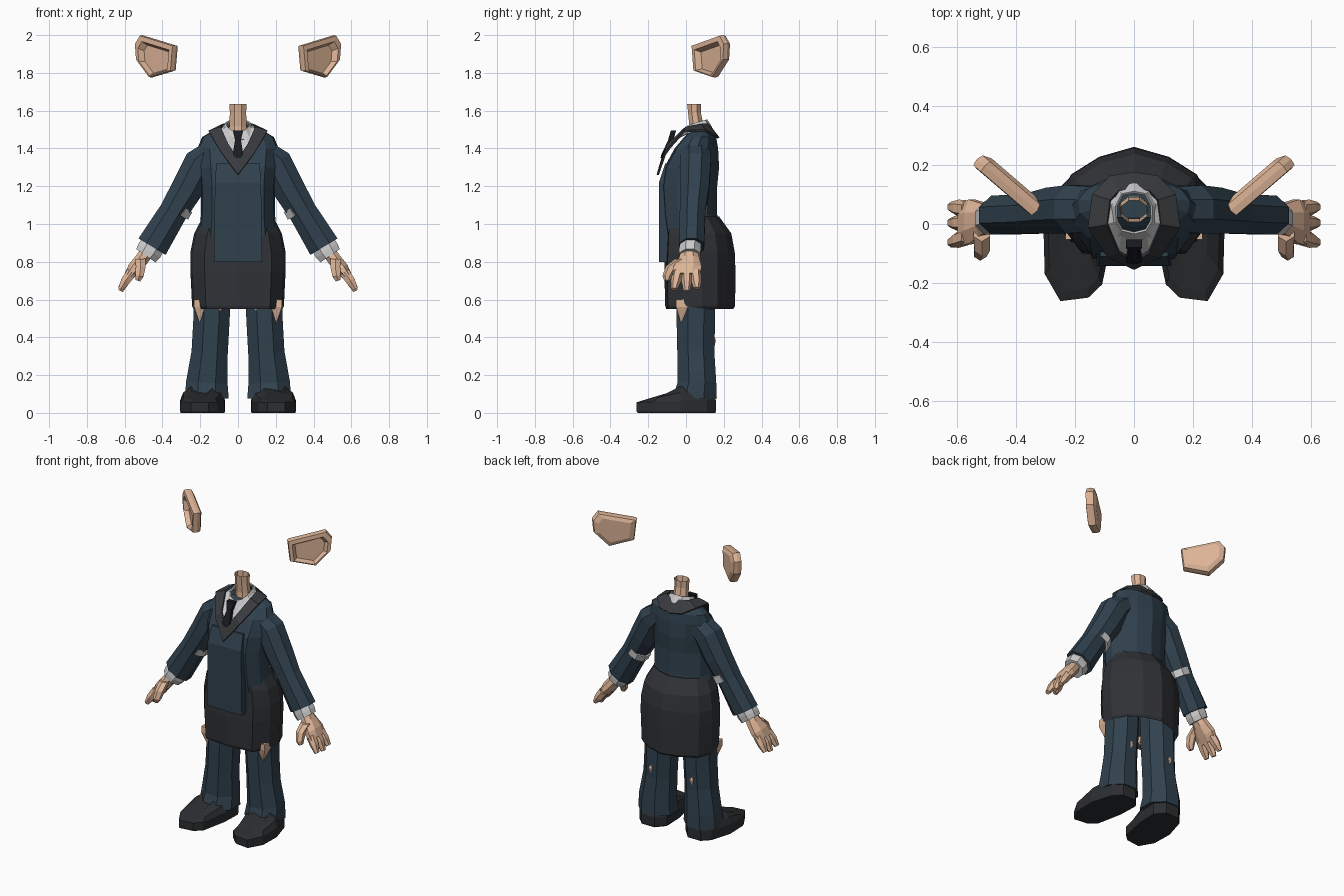
import bpy, bmesh, math
from mathutils import Vector

if "Cube" in bpy.data.objects:
    bpy.data.objects.remove(bpy.data.objects["Cube"])


def mat(name, rgb):
    m = bpy.data.materials.new(name)
    m.diffuse_color = (*rgb, 1)
    m.use_nodes = True
    m.node_tree.nodes["Principled BSDF"].inputs["Base Color"].default_value = m.diffuse_color
    return m


NAVY = mat("navy_cloth", (0.030, 0.053, 0.076))
GREY = mat("dark_grey_cloth", (0.030, 0.032, 0.037))
LAPEL = mat("lapel_cloth", (0.040, 0.043, 0.048))
SKIN = mat("skin", (0.73, 0.46, 0.31))
WHITE = mat("white_cloth", (0.60, 0.60, 0.63))
BLACK = mat("black_cloth", (0.010, 0.011, 0.014))
LEATHER = mat("leather", (0.024, 0.027, 0.030))


def loft(name, rings, m, caps=(True, True), mirror=False, thick=0):
    """Skin closed rings of equal point count."""
    bm = bmesh.new()
    vs = [[bm.verts.new(p) for p in r] for r in rings]
    n = len(rings[0])
    for a, b in zip(vs, vs[1:]):
        for i in range(n):
            j = (i + 1) % n
            bm.faces.new((a[i], a[j], b[j], b[i]))
    if caps[0]:
        bm.faces.new(vs[0][::-1])
    if caps[1]:
        bm.faces.new(vs[-1])
    bmesh.ops.recalc_face_normals(bm, faces=bm.faces)
    me = bpy.data.meshes.new(name)
    bm.to_mesh(me)
    bm.free()
    ob = bpy.data.objects.new(name, me)
    bpy.context.collection.objects.link(ob)
    me.materials.append(m)
    if thick:
        s = ob.modifiers.new("thickness", 'SOLIDIFY')
        s.thickness = thick
        s.offset = 0
    if mirror:
        ob.modifiers.new("mirror", 'MIRROR').use_clip = False
    return ob


def tube(name, path, radii, n, m, **kw):
    """Flat-sided tube; radii = (y radius, radius in the xz plane)."""
    pts = [Vector(p) for p in path]
    rings = []
    for i, c in enumerate(pts):
        t = pts[min(i + 1, len(pts) - 1)] - pts[max(i - 1, 0)]
        p = Vector((-t.z, 0, t.x)).normalized()
        ry, rp = radii[i]
        k = 1 / math.cos(math.pi / n)
        ang = [2 * math.pi * (j + 0.5) / n for j in range(n)]
        rings.append([c + p * rp * k * math.cos(a) + Vector((0, ry * k * math.sin(a), 0))
                      for a in ang])
    return loft(name, rings, m, **kw)


def loop(half):
    """Complete a half outline (x >= 0, ends on x = 0) into a closed ring."""
    return list(half) + [(-x, y, z) for x, y, z in half[-2:0:-1]]


BODY = [(0, -1), (.70, -.92), (.96, -.45), (1, .05), (.85, .5), (.47, .82), (0, 1)]


def body(name, rows, m, caps):
    rings = []
    for z, hw, yf, yb in rows:
        cy = (yf + yb) / 2
        rings.append(loop([(fx * hw, cy + fy * (yb - yf) / 2, z) for fx, fy in BODY]))
    return loft(name, rings, m, caps)


# torso of the jacket, its raised front panel, and the skirt
body("jacket_body", [(.90, .21, -.10, .20), (1.05, .196, -.12, .165), (1.2, .195, -.13, .165),
                     (1.3, .205, -.115, .175), (1.40, .215, -.06, .17), (1.46, .19, -.01, .16),
                     (1.49, .14, .02, .14)], NAVY, (True, True))
tube("jacket_front_panel", [(0, -.08, .80), (0, -.08, 1.22), (0, -.06, 1.32)],
     [(.063, .128), (.063, .122), (.05, .115)], 4, NAVY)
body("skirt", [(.55, .235, -.105, .25), (.565, .243, -.11, .26), (.75, .252, -.115, .262),
               (.85, .252, -.11, .258), (.95, .232, -.105, .24), (1.04, .185, -.085, .175)],
     GREY, (False, True))

# lapels: one band that wraps the back of the neck and drops to a V in front
outer = [(0, -.150, 1.26), (.09, -.108, 1.38), (.155, -.01, 1.49), (.14, .10, 1.495),
         (.08, .16, 1.465), (0, .172, 1.455)]
inner = [(0, -.125, 1.345), (.05, -.095, 1.42), (.09, 0, 1.51), (.08, .08, 1.525),
         (.05, .11, 1.53), (0, .115, 1.53)]
loft("lapels", [loop(outer), loop(inner)], LAPEL, (False, False), thick=.012)

# shirt front, collar and tie
neckline = [(0, -.03, 1.475), (.04, -.02, 1.49), (.058, .01, 1.51), (.06, .06, 1.53),
            (.04, .10, 1.54), (0, .108, 1.545)]
loft("shirt_front", [loop([(x * 1.05, y, z - .006) for x, y, z in inner]), loop(neckline)],
     WHITE, (False, False))
flap = [(x * 1.45, .04 + (y - .04) * 1.4, z - .035) for x, y, z in neckline]
loft("shirt_collar", [loop(flap), loop([(x, y, z + .008) for x, y, z in neckline])],
     WHITE, (False, False), thick=.008)
tube("tie", [(0, -.066, 1.495), (0, -.078, 1.455), (0, -.084, 1.44), (0, -.118, 1.37),
             (0, -.125, 1.35)],
     [(.014, .028), (.014, .018), (.012, .016), (.012, .028), (.01, .012)], 4, BLACK)
tube("neck", [(0, .055, 1.44), (0, .055, 1.52), (0, .045, 1.59), (0, .043, 1.635)],
     [(.042, .05), (.037, .046), (.034, .043), (.037, .046)], 8, SKIN, caps=(True, False))

# arms
arm_path = [(.10, .05, 1.41), (.20, .05, 1.32), (.27, .045, 1.185), (.345, .035, 1.06),
            (.455, .03, .88)]
tube("sleeve", arm_path, [(.075, .06), (.082, .088), (.078, .084), (.068, .075), (.066, .084)],
     8, NAVY, mirror=True)
tube("elbow_patch", [(.300, .046, 1.095), (.322, .044, 1.055)],
     [(.066, .066), (.066, .066)], 8, WHITE, mirror=True)
tube("shirt_cuff", [(.445, .025, .90), (.470, .022, .858), (.488, .02, .832)],
     [(.054, .066), (.058, .068), (.056, .062)], 8, WHITE, mirror=True)

# hands
tube("palm", [(.475, .018, .86), (.512, .016, .81), (.55, .008, .765), (.578, 0, .725)],
     [(.040, .036), (.055, .036), (.075, .035), (.072, .026)], 8, SKIN, mirror=True)
for label, y0, y1, tip in (("front", -.042, -.062, .655), ("middle", .004, .004, .645),
                           ("rear", .05, .058, .66)):
    tube(label + "_finger", [(.563, y0, .745), (.595, (y0 + y1) / 2, .70), (.622, y1, tip)],
         [(.026, .027), (.025, .024), (.015, .013)], 6, SKIN, mirror=True)
tube("thumb", [(.517, -.025, .815), (.515, -.075, .775), (.522, -.098, .725), (.53, -.10, .70)],
     [(.03, .028), (.028, .026), (.023, .022), (.013, .013)], 6, SKIN, mirror=True)

# trousers, with bare skin showing at the front corners and behind the knees
tube("trouser_leg", [(.165, .045, .075), (.165, .058, .16), (.150, .052, .32), (.140, .052, .50),
                     (.135, .055, .75)],
     [(.118, .116), (.102, .110), (.098, .096), (.102, .096), (.10, .10)], 8, NAVY, mirror=True)


def corners(x0, x1, yf, z):
    return [(x0, yf, z), (x1, yf, z), (x1 + .004, yf + .09, z), (x0, yf + .09, z)]


loft("thigh_skin", [corners(.18, .195, -.02, .45), corners(.075, .232, -.052, .56),
                    corners(.075, .232, -.052, .60)], SKIN, mirror=True)
tube("knee_skin", [(.15, .15, .40), (.15, .15, .385), (.15, .15, .355)],
     [(.002, .003), (.008, .012), (.002, .003)], 4, SKIN, mirror=True)

# shoes: flat sole, upright welt, upper rising to the ankle
sole = [(.108, -.205), (.155, -.25), (.250, -.262), (.303, -.17), (.307, -.03), (.265, .11),
        (.215, .158), (.12, .158), (.068, .10), (.072, -.03)]


def shoe_ring(s, lift, height):
    cx, cy = .19, -.03
    out = []
    for x, y in sole:
        rise = max(0, min(1, (y + .25) / .24))
        out.append((cx + (x - cx) * s, cy + (y - cy) * (s if y < 0 else 1 - (1 - s) * .4),
                    lift + height * rise))
    return out


loft("shoe", [shoe_ring(.97, 0, 0), shoe_ring(1, .01, 0), shoe_ring(1, .055, .01),
              shoe_ring(.86, .066, .045), shoe_ring(.5, .085, .06)], LEATHER, mirror=True)

# ears: tilted slabs with a hollow front under a folded rim
EAR = [(.0, 1.945), (.235, 2.0), (.27, 1.955), (.262, 1.87), (.17, 1.775), (.015, 1.81)]
U, N = Vector((.76, .65, 0)), Vector((.65, -.76, 0))


def ear_ring(s, depth, drop=0.0):
    cu, cz = .14, 1.89
    return [Vector((.328, .045, 0)) + U * (cu + (u - cu) * s) + N * depth
            + Vector((0, 0, cz + (z - cz) * s - drop)) for u, z in EAR]


loft("ear", [ear_ring(.72, -.034), ear_ring(.95, -.022), ear_ring(1, .0), ear_ring(.97, .024),
             ear_ring(.80, .026, .012), ear_ring(.66, -.004, .016)], SKIN, mirror=True)
